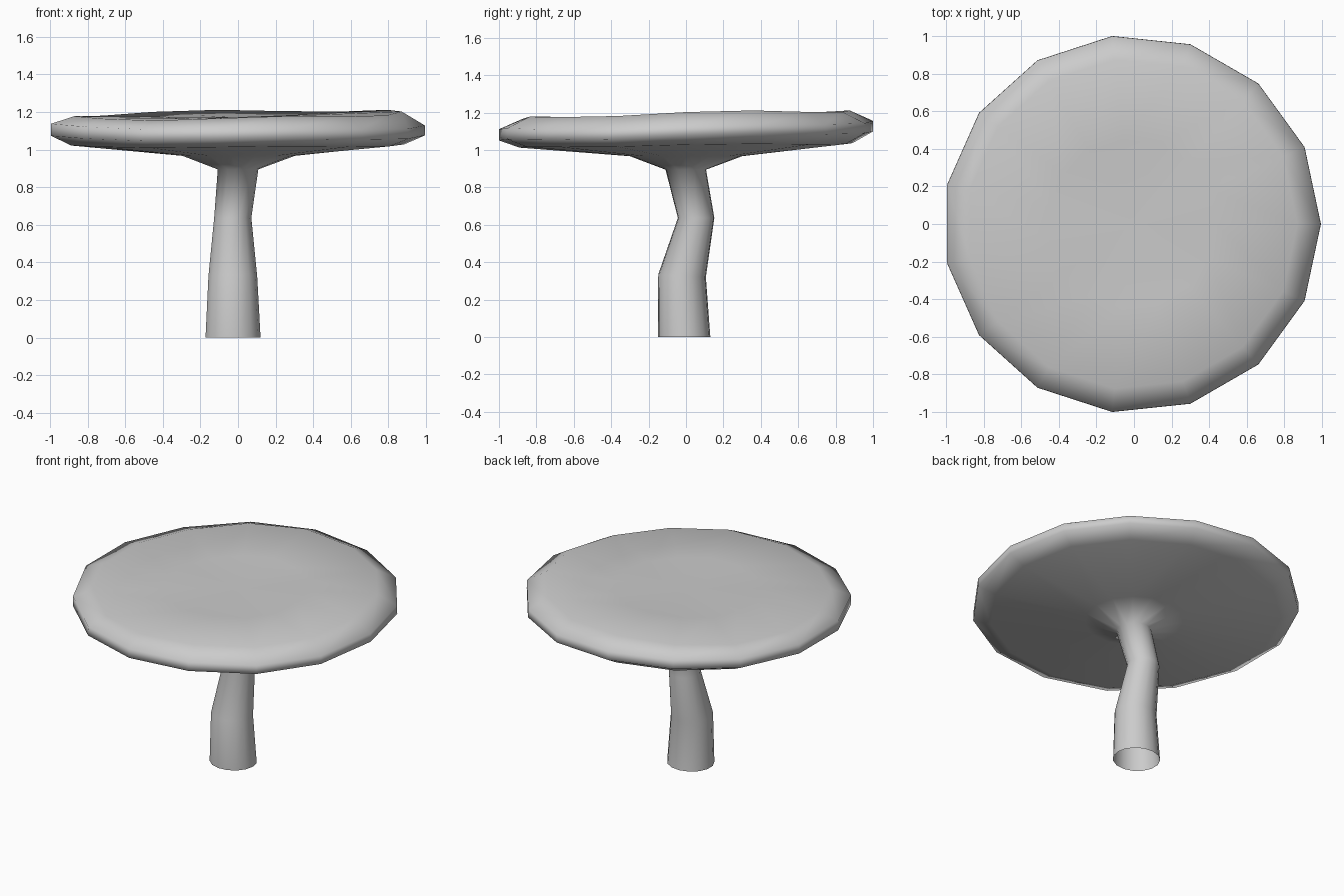
import bpy, bmesh, math

if "Cube" in bpy.data.objects:
    bpy.data.objects.remove(bpy.data.objects["Cube"])

N = 15  # sides


def ring(bm, cx, cy, z, rx, ry, tx=0.0, ty=0.0, wave=0.0):
    """Ring of N verts, tilted by slopes tx/ty with a slight wobble."""
    out = []
    for i in range(N):
        a = 2 * math.pi * i / N
        dx, dy = rx * math.cos(a), ry * math.sin(a)
        dz = tx * dx + ty * dy + wave * math.sin(4 * a + 0.6)
        out.append(bm.verts.new((cx + dx, cy + dy, z + dz)))
    return out


def loft(name, rings, tip=None):
    bm = bmesh.new()
    loops = [ring(bm, *r) for r in rings]
    for a, b in zip(loops, loops[1:]):
        for i in range(N):
            j = (i + 1) % N
            bm.faces.new((a[i], a[j], b[j], b[i]))
    if tip:
        t = bm.verts.new(tip)
        last = loops[-1]
        for i in range(N):
            bm.faces.new((last[i], last[(i + 1) % N], t))
    for f in bm.faces:
        f.smooth = True
    me = bpy.data.meshes.new(name)
    bm.to_mesh(me)
    bm.free()
    ob = bpy.data.objects.new(name, me)
    bpy.context.collection.objects.link(ob)
    return ob


# Crooked hollow stem (open at the base) flaring into a wide, thin, uneven cap
C = -0.011
loft("mushroom", [
    # cx, cy, z, rx, ry, tilt x, tilt y, wobble
    (-0.028, -0.010, 0.0, 0.148, 0.141),
    (-0.029, -0.021, 0.327, 0.131, 0.128, 0.0, -0.06),
    (-0.029, 0.054, 0.637, 0.100, 0.098),
    (-0.001, -0.001, 0.895, 0.109, 0.109),
    (0.0, 0.0, 0.967, 0.302, 0.302),              # flare under the cap
    (C, 0.0, 1.023, 0.895, 0.895, 0.003, 0.012, 0.004),
    (C, 0.0, 1.072, 1.005, 1.005, 0.0, 0.022, 0.006),  # rim
    (C, 0.0, 1.130, 1.004, 1.004, -0.005, 0.02, 0.007),
    (C, 0.0, 1.186, 0.880, 0.880, 0.014, 0.023, 0.008),
    (C, 0.0, 1.178, 0.450, 0.450, 0.012, 0.015, 0.004),
], tip=(C, 0.0, 1.172))
